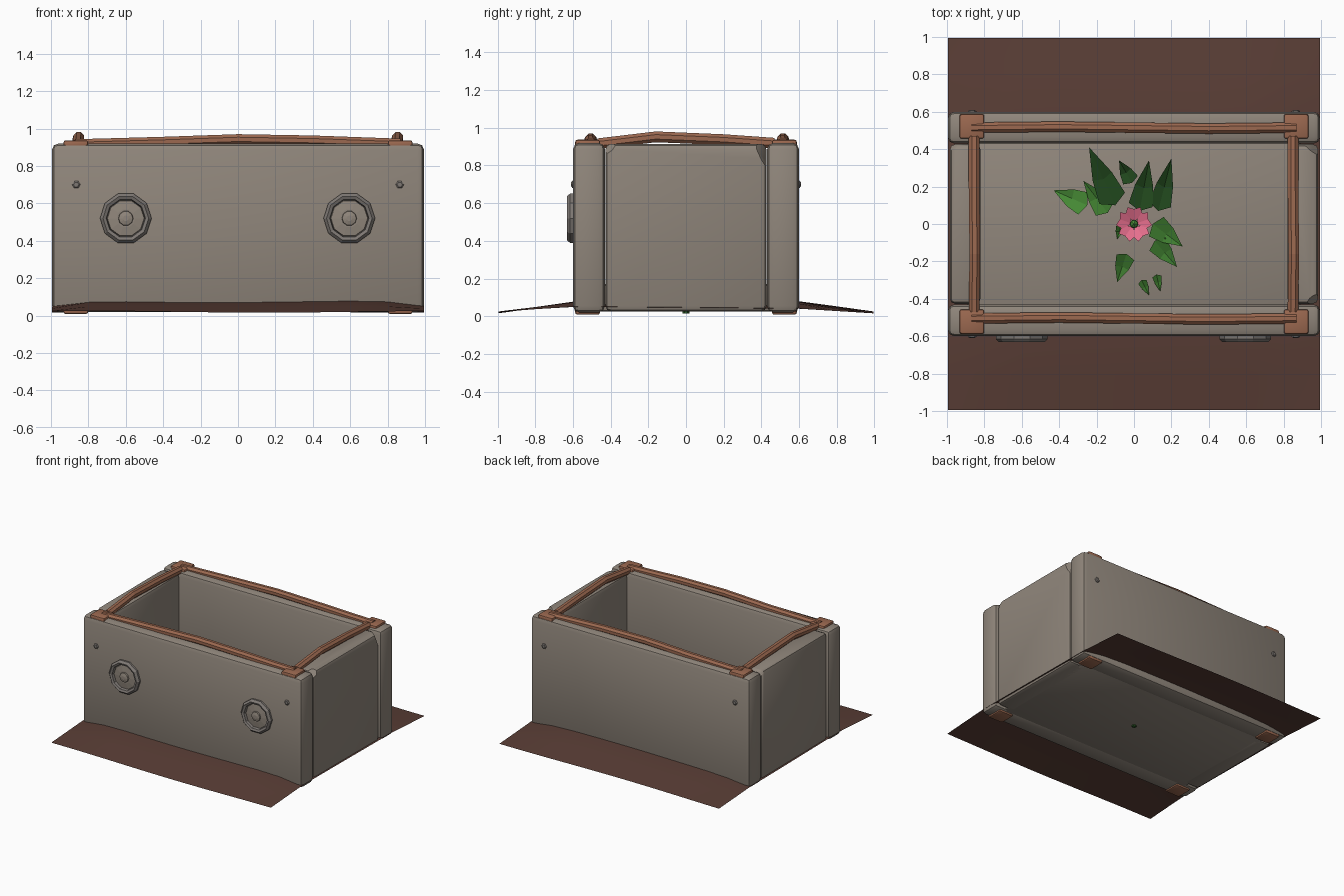
import bpy, bmesh, math
from mathutils import Vector, Matrix

if "Cube" in bpy.data.objects:
    bpy.data.objects.remove(bpy.data.objects["Cube"], do_unlink=True)


def material(name, rgb):
    m = bpy.data.materials.new(name)
    m.use_nodes = True
    m.diffuse_color = (*rgb, 1)
    m.node_tree.nodes["Principled BSDF"].inputs["Base Color"].default_value = (*rgb, 1)
    return m


stone = material("warm grey stone", (0.28, 0.24, 0.20))
ring_stone = material("dark grey stone", (0.21, 0.19, 0.175))
wood = material("brown wood", (0.33, 0.14, 0.08))
soil = material("dark soil", (0.10, 0.047, 0.036))
dark_leaf = material("dark green", (0.025, 0.105, 0.02))
light_leaf = material("light green", (0.06, 0.25, 0.035))
pink = material("pink petal", (0.80, 0.16, 0.27))


def finish(name, bm, mat, smooth=None):
    bmesh.ops.recalc_face_normals(bm, faces=bm.faces)
    me = bpy.data.meshes.new(name)
    bm.to_mesh(me)
    bm.free()
    me.materials.append(mat)
    ob = bpy.data.objects.new(name, me)
    bpy.context.collection.objects.link(ob)
    if smooth:
        bpy.ops.object.select_all(action="DESELECT")
        bpy.context.view_layer.objects.active = ob
        ob.select_set(True)
        bpy.ops.object.shade_smooth_by_angle(angle=math.radians(smooth))
    return ob


def block(name, lo, hi, mat, bevel=0.03, chips=()):
    """Bevelled box between two corners; each chip is a cutting plane (point, normal)."""
    lo, hi = Vector(lo), Vector(hi)
    bm = bmesh.new()
    bmesh.ops.create_cube(bm, size=1)
    for v in bm.verts:
        v.co = (lo + hi) / 2 + v.co * (hi - lo)
    bmesh.ops.bevel(bm, geom=bm.edges[:], offset=bevel, segments=2, profile=0.5, affect="EDGES")
    for point, normal in chips:
        cut = bmesh.ops.bisect_plane(bm, geom=bm.verts[:] + bm.edges[:] + bm.faces[:],
                                     plane_co=point, plane_no=normal, clear_outer=True)
        edges = [e for e in cut["geom_cut"] if isinstance(e, bmesh.types.BMEdge)]
        bmesh.ops.holes_fill(bm, edges=edges, sides=0)
    return finish(name, bm, mat, 35)


def lathe(name, profile, sides, centre, mat, sign=-1):
    """Revolve (radius, height) points about y, pointing out of the front or back."""
    bm = bmesh.new()
    rings = []
    for r, h in profile:
        rings.append([bm.verts.new((centre[0] + r * math.cos(a), centre[1] + sign * h,
                                    centre[2] + r * math.sin(a)))
                      for a in (math.tau * i / sides for i in range(sides))])
    for a, b in zip(rings, rings[1:]):
        for i in range(sides):
            j = (i + 1) % sides
            bm.faces.new((a[i], a[j], b[j], b[i]))
    bm.faces.new(rings[-1])
    return finish(name, bm, mat)


def pole(name, points, radius, mat, sides=8):
    """Crooked tube through points given as (x, y, z)."""
    points = [Vector(p) for p in points]
    axis = (points[-1] - points[0]).normalized()
    turn = axis.to_track_quat("Z", "Y")
    bm = bmesh.new()
    rings = []
    for p in points:
        rings.append([bm.verts.new(p + turn @ Vector((radius * math.cos(a), radius * math.sin(a), 0)))
                      for a in (math.tau * (i + 0.5) / sides for i in range(sides))])
    for a, b in zip(rings, rings[1:]):
        for i in range(sides):
            j = (i + 1) % sides
            bm.faces.new((a[i], a[j], b[j], b[i]))
    bm.faces.new(rings[0])
    bm.faces.new(rings[-1])
    return finish(name, bm, mat)


# Ground sheet, banked up towards the planter
bm = bmesh.new()
bmesh.ops.create_grid(bm, x_segments=10, y_segments=10, size=0.995)
for v in bm.verts:
    x, y = v.co.x, v.co.y
    bank = min(1, (1 - abs(y)) / 0.4) * min(1, (1.2 - abs(x)) / 0.45)
    v.co.z = 0.02 + 0.055 * bank + 0.005 * math.sin(3 * x + 2 * y)
finish("ground_sheet", bm, soil, 30)

# Stone walls and floor
for side, s in (("front", -1), ("back", 1)):
    ys = sorted((s * 0.43, s * 0.6))
    block(side + "_wall", (-0.995, ys[0], 0.02), (0.995, ys[1], 0.92), stone, 0.035)
left_chips = [((0.95, 0.395, 0.9), (0.6, 0.8, 0.35)), ((0.96, -0.395, 0.9), (0.5, -0.6, 0.6))]
right_chips = [((-0.96, 0.41, 0.9), (-0.4, 0.6, 0.6))]
block("left_wall", (0.82, -0.427, 0.025), (0.985, 0.427, 0.915), stone, 0.03, left_chips)
block("right_wall", (-0.985, -0.427, 0.025), (-0.82, 0.427, 0.915), stone, 0.03, right_chips)
block("floor", (-0.89, -0.47, 0.025), (0.89, 0.47, 0.17), stone, 0.02)

# Round ornaments on the front: a ring, a dished plate and a centre boss
for side, x in (("right", -0.6), ("left", 0.595)):
    at = (x, -0.595, 0.52)
    lathe(side + "_ring", [(0.138, -0.01), (0.138, 0.02), (0.122, 0.037), (0.105, 0.03), (0.1, 0.004)],
          10, at, ring_stone)
    lathe(side + "_plate", [(0.102, 0), (0.098, 0.012), (0.05, 0.018)], 10, at, stone)
    lathe(side + "_boss", [(0.042, 0.01), (0.038, 0.028), (0.015, 0.034)], 10, at, stone)

# Bolts, corner posts with rough caps and feet
for side, s in (("front", -1), ("back", 1)):
    for hand, h in (("right", -1), ("left", 1)):
        tag = f"{side}_{hand}"
        lathe(tag + "_bolt", [(0.022, -0.01), (0.022, 0.008), (0.014, 0.014)], 6,
              (h * 0.865, s * 0.595, 0.7), ring_stone, s)
        x, y = h * 0.867, s * 0.522
        block(tag + "_post", (x - 0.055, y - 0.055, 0.03), (x + 0.055, y + 0.055, 0.9), wood, 0.01)
        block(tag + "_cap", (x - 0.066, y - 0.066, 0.895), (x + 0.066, y + 0.066, 0.937), wood, 0.012)
        block(tag + "_foot", (x - 0.066, y - 0.066, 0.008), (x + 0.066, y + 0.066, 0.05), wood, 0.012)

# Bowed wooden rails around the rim
for side, y in (("front", -0.505), ("back", 0.515)):
    pole(side + "_rail", [(-0.87, y, 0.915), (-0.4, y + 0.005, 0.928), (0, y, 0.942),
                          (0.4, y - 0.005, 0.935), (0.87, y, 0.918)], 0.03, wood)
for side, x in (("right", -0.855), ("left", 0.85)):
    pole(side + "_rail", [(x, -0.47, 0.915), (x + 0.004, -0.16, 0.952),
                          (x, 0.2, 0.937), (x, 0.47, 0.918)], 0.031, wood)

# Leaves: base and tip on the plan, width, base height, tip height
leaves = [
    ((-0.10, 0.10), (-0.24, 0.41), 0.15, 0.27, 0.42, dark_leaf),
    ((0.13, 0.07), (0.20, 0.35), 0.12, 0.27, 0.42, dark_leaf),
    ((0.03, 0.07), (0.08, 0.34), 0.13, 0.27, 0.40, dark_leaf),
    ((-0.01, 0.22), (-0.08, 0.34), 0.09, 0.24, 0.30, dark_leaf),
    ((-0.14, 0.06), (-0.27, 0.23), 0.12, 0.24, 0.28, light_leaf),
    ((-0.25, 0.10), (-0.43, 0.18), 0.13, 0.26, 0.20, light_leaf),
    ((0.10, 0.00), (0.26, -0.12), 0.13, 0.28, 0.22, light_leaf),
    ((0.11, -0.09), (0.23, -0.23), 0.11, 0.25, 0.19, light_leaf),
    ((-0.04, -0.16), (-0.09, -0.31), 0.10, 0.26, 0.18, light_leaf),
    ((0.04, -0.30), (0.08, -0.38), 0.05, 0.20, 0.18, light_leaf),
    ((0.12, -0.27), (0.14, -0.36), 0.05, 0.20, 0.18, light_leaf),
    ((-0.07, -0.01), (-0.09, -0.08), 0.05, 0.22, 0.20, light_leaf),
]
for n, (base, tip, width, z0, z1, mat) in enumerate(leaves):
    a, b = Vector((*base, z0)), Vector((*tip, z1))
    across = (b - a).cross(Vector((0, 0, 1))).normalized() * width / 2
    fold = Vector((0, 0, 0.02))
    bm = bmesh.new()
    root, point = bm.verts.new(a), bm.verts.new(b)
    mid = bm.verts.new(a.lerp(b, 0.45) - fold)
    for s in (-1, 1):
        heel = bm.verts.new(a.lerp(b, 0.12) + across * s)
        edge = bm.verts.new(a.lerp(b, 0.5) + across * s * 0.75)
        bm.faces.new((root, heel, edge, mid))
        bm.faces.new((mid, edge, point))
    finish(f"leaf_{n + 1}", bm, mat)

# Stem, five petals and the flower heart
pole("stem", [(0, 0, 0.015), (0.005, 0, 0.2), (0, 0, 0.4)], 0.018, dark_leaf, 6)
for n in range(5):
    spin = Matrix.Rotation(math.tau * n / 5, 3, "Z")
    bm = bmesh.new()
    outline = [(0, 0.01, 0.39), (-0.045, 0.05, 0.405), (-0.035, 0.09, 0.425),
               (0, 0.08, 0.41), (0.035, 0.09, 0.425), (0.045, 0.05, 0.405)]
    ring = [bm.verts.new(spin @ Vector(p)) for p in outline]
    for k in (0, 3):
        bm.faces.new((ring[k], ring[k + 1], ring[k + 2], ring[(k + 3) % 6]))
    finish(f"petal_{n + 1}", bm, pink)
bm = bmesh.new()
bmesh.ops.create_icosphere(bm, subdivisions=1, radius=0.025, matrix=Matrix.Translation((0, 0, 0.415)))
finish("flower_heart", bm, light_leaf)
